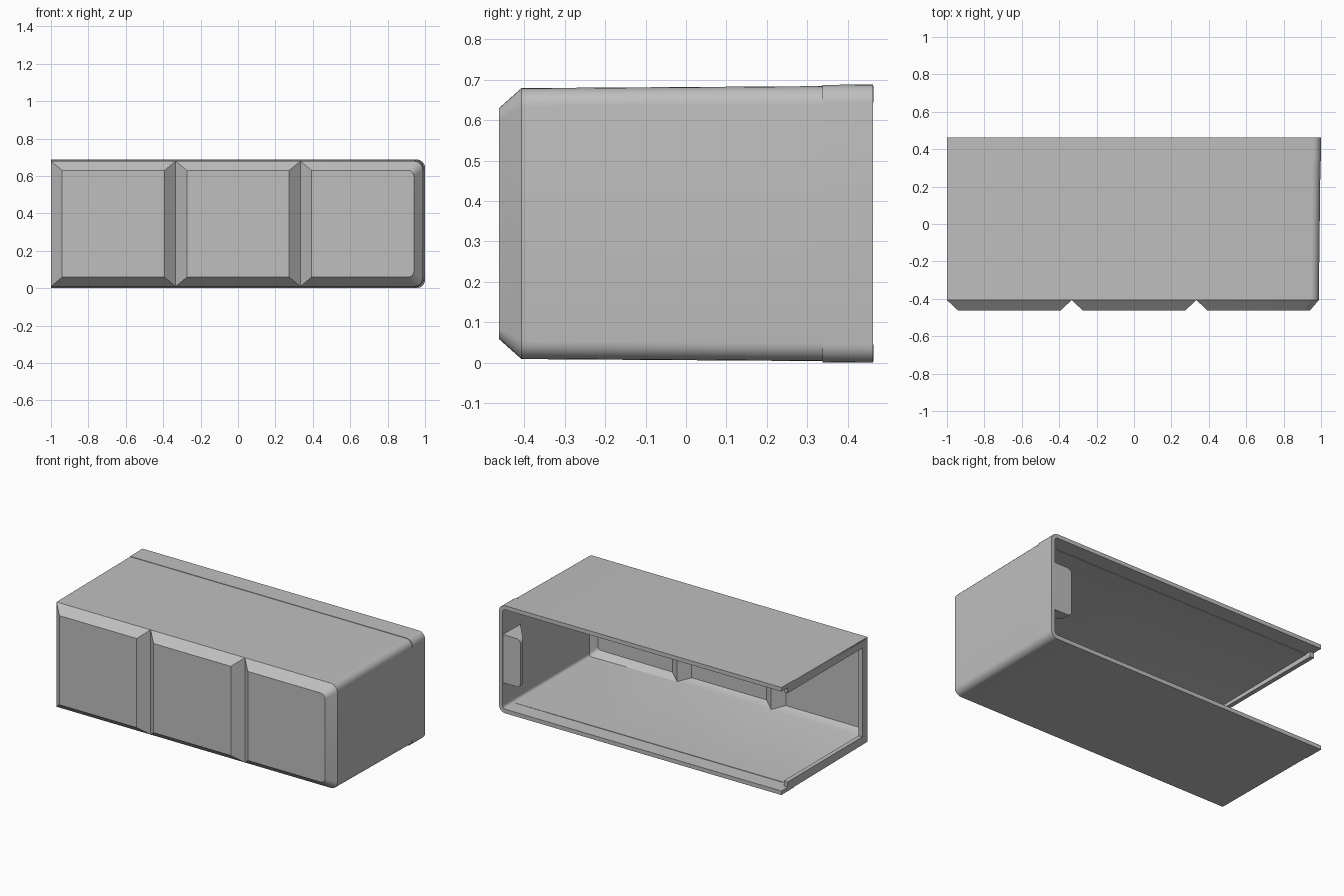
import bpy, bmesh, math

cube = bpy.data.objects.get("Cube")
if cube:
    bpy.data.objects.remove(cube)

WALL = 0.026
HALF_Y = 0.463
MID_Z = 0.344
GROOVES = (-1, -1 / 3, 1 / 3)

grey = bpy.data.materials.new("light grey")
grey.use_nodes = True
color = (0.52, 0.52, 0.52, 1)
grey.diffuse_color = color
grey.node_tree.nodes["Principled BSDF"].inputs["Base Color"].default_value = color


def add_object(name, bm):
    bmesh.ops.recalc_face_normals(bm, faces=bm.faces)
    mesh = bpy.data.meshes.new(name)
    bm.to_mesh(mesh)
    bm.free()
    mesh.materials.append(grey)
    obj = bpy.data.objects.new(name, mesh)
    bpy.context.collection.objects.link(obj)
    return obj


def rounded_end(right, half, radius, steps=6):
    """Right-hand end of the section, from bottom to top, as (x, z)."""
    arc = [(right - radius + radius * math.sin(a), half - radius + radius * math.cos(a))
           for a in (i * math.pi / 2 / steps for i in range(steps + 1))]
    upper = [(x, MID_Z + z) for x, z in arc]
    lower = [(x, MID_Z - z) for x, z in arc]
    return lower + upper[::-1]


def section(right, half, radius):
    lower = [(x, MID_Z - half) for x in GROOVES]
    upper = [(x, MID_Z + half) for x in reversed(GROOVES)]
    return lower + rounded_end(right, half, radius) + upper


def add_ring(bm, points, y):
    return [bm.verts.new((x, y, z)) for x, z in points]


def bridge(bm, a, b, closed=False):
    count = len(a)
    for i in range(count if closed else count - 1):
        j = (i + 1) % count
        bm.faces.new((a[i], a[j], b[j], b[i]))


# Sleeve: drafted body with a slightly raised band at the rear
bm = bmesh.new()
rings = [add_ring(bm, section(right, half, 0.045), y) for right, half, y in (
    (1, 0.344, HALF_Y), (1, 0.343, 0.338), (0.997, 0.340, 0.338), (0.988, 0.335, -0.407))]
for a, b in zip(rings, rings[1:]):
    bridge(bm, a, b)

# Front: three bevelled panels divided by V grooves
front = rings[-1]
for i in range(3):
    left = GROOVES[i] + 0.06
    if i < 2:
        base = [front[i], front[i + 1], front[-2 - i], front[-1 - i]]
        right = GROOVES[i + 1] - 0.06
        inner = [(left, MID_Z - 0.285), (right, MID_Z - 0.285),
                 (right, MID_Z + 0.285), (left, MID_Z + 0.285)]
    else:
        base = front[2:-2]
        inner = [(left, MID_Z - 0.285)] + rounded_end(0.94, 0.285, 0.03) + [(left, MID_Z + 0.285)]
    panel = add_ring(bm, inner, -HALF_Y)
    bridge(bm, base, panel, closed=True)
    bm.faces.new(panel)

# Leave the left-hand groove line open where the end is cut away
shell = add_object("sleeve_shell", bm)
# Orient the open sheet outward using the front panels
if max(shell.data.polygons, key=lambda p: p.area * -p.center.y).normal.y > 0:
    shell.data.flip_normals()

solid = shell.modifiers.new("wall", 'SOLIDIFY')
solid.thickness = WALL
solid.offset = -1
solid.use_even_offset = True
bpy.ops.object.select_all(action='DESELECT')
bpy.context.view_layer.objects.active = shell
shell.select_set(True)
bpy.ops.object.modifier_apply(modifier=solid.name)
bpy.ops.object.shade_smooth_by_angle(angle=math.radians(28))


def box(name, low, high):
    bm = bmesh.new()
    bmesh.ops.create_cube(bm, size=1)
    for v in bm.verts:
        v.co = [low[i] if v.co[i] < 0 else high[i] for i in range(3)]
    return add_object(name, bm)


# Locating lip round the open end
box("lower_lip", (-1, -0.40, 0.018), (-0.972, 0.40, 0.06))
box("upper_lip", (-1, -0.40, 0.628), (-0.972, 0.40, 0.67))
box("front_lip", (-1, -0.405, 0.03), (-0.972, -0.355, 0.658))

# Wedge-shaped clip inside the closed end
bm = bmesh.new()
outline = [(0.985, HALF_Y - 0.003), (0.85, HALF_Y - 0.003), (0.85, 0.435), (0.985, 0.27)]
face = bm.faces.new([bm.verts.new((x, y, 0.19)) for x, y in outline])
top = bmesh.ops.extrude_face_region(bm, geom=[face])
bmesh.ops.translate(bm, vec=(0, 0, 0.308),
                    verts=[g for g in top["geom"] if isinstance(g, bmesh.types.BMVert)])
corners = [e for e in bm.edges if all(v.co.x < 0.86 for v in e.verts)
           and abs(e.verts[0].co.y - e.verts[1].co.y) > 0.01]
bmesh.ops.bevel(bm, geom=corners, offset=0.025, segments=3, profile=0.5, affect='EDGES')
add_object("inner_clip", bm)
